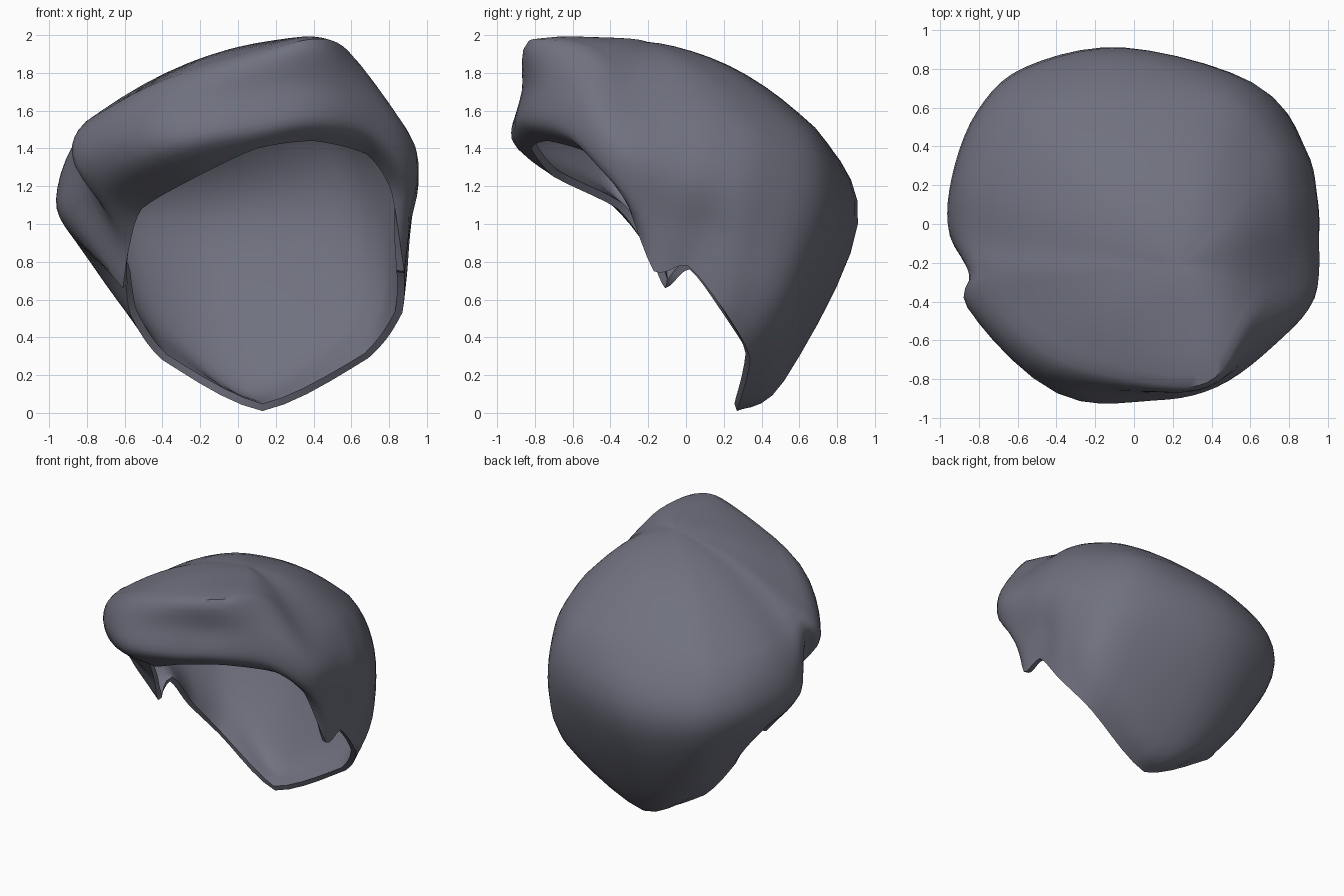
import bpy, bmesh
from mathutils import Vector

if "Cube" in bpy.data.objects:
    bpy.data.objects.remove(bpy.data.objects["Cube"])

# Closed cross-sections of the hair cap, running front -> right -> back -> left
RIM = [(0.1, -0.82, 1.40), (0.4, -0.73, 1.44), (0.68, -0.5, 1.37), (0.81, -0.34, 1.18),
       (0.88, -0.17, 0.75), (0.88, 0.01, 0.78), (0.87, 0.21, 0.53), (0.69, 0.34, 0.29),
       (0.13, 0.27, 0.01), (-0.4, 0.34, 0.28), (-0.57, 0.2, 0.52), (-0.6, 0.02, 0.76),
       (-0.61, -0.11, 0.66), (-0.58, -0.2, 0.86), (-0.51, -0.36, 1.08), (-0.22, -0.7, 1.25)]
LOWER = [(0.1, -0.91, 1.50), (0.42, -0.84, 1.54), (0.71, -0.63, 1.48), (0.9, -0.4, 1.25),
         (0.91, -0.12, 1.0), (0.90, 0.1, 0.96), (0.89, 0.32, 0.82), (0.71, 0.55, 0.57),
         (0.05, 0.52, 0.17), (-0.45, 0.58, 0.48), (-0.69, 0.41, 0.68), (-0.82, 0.18, 0.86),
         (-0.85, -0.12, 0.95), (-0.69, -0.27, 1.02), (-0.72, -0.49, 1.2), (-0.34, -0.88, 1.40)]
MIDDLE = [(0.1, -0.87, 1.7), (0.45, -0.8, 1.74), (0.72, -0.58, 1.68), (0.92, -0.36, 1.45),
          (0.95, -0.05, 1.3), (0.94, 0.15, 1.26), (0.87, 0.4, 1.2), (0.61, 0.73, 1.1),
          (-0.05, 0.91, 1.0), (-0.56, 0.81, 1.04), (-0.81, 0.58, 1.08), (-0.94, 0.24, 1.12),
          (-0.95, -0.06, 1.15), (-0.8, -0.31, 1.27), (-0.86, -0.43, 1.37), (-0.46, -0.81, 1.56)]
UPPER = [(0.15, -0.83, 1.92), (0.42, -0.79, 1.98), (0.58, -0.5, 1.92), (0.73, -0.28, 1.69),
         (0.79, 0.0, 1.61), (0.77, 0.2, 1.58), (0.7, 0.42, 1.52), (0.46, 0.65, 1.5),
         (0, 0.68, 1.51), (-0.47, 0.6, 1.48), (-0.68, 0.42, 1.47), (-0.79, 0.17, 1.48),
         (-0.82, -0.08, 1.48), (-0.81, -0.23, 1.53), (-0.76, -0.37, 1.57), (-0.4, -0.69, 1.76)]
CROWN = Vector((0.25, -0.22, 1.98))
STEPS = 5


def spline(pts, closed, straight=0.0):
    """Curve through the points, STEPS samples per span; straight=1 gives a polyline."""
    n, out = len(pts), []
    for i in range(n if closed else n - 1):
        if closed:
            a, b, c, d = (pts[(i + k) % n] for k in (-1, 0, 1, 2))
        else:
            a, b, c, d = (pts[min(max(i + k, 0), n - 1)] for k in (-1, 0, 1, 2))
        for s in range(STEPS):
            t = s / STEPS
            p = 0.5 * (2 * b + (c - a) * t + (2 * a - 5 * b + 4 * c - d) * t * t
                       + (3 * b - a - 3 * c + d) * t ** 3)
            out.append(p.lerp(b.lerp(c, t), straight))
    return out if closed else out + [pts[-1]]


# Meridians from the choppy rim to the crown, with a domed top
rings = [spline([Vector(p) for p in ring], True, straight)
         for ring, straight in ((RIM, 0.4), (LOWER, 0), (MIDDLE, 0), (UPPER, 0))]
columns = []
for col in zip(*rings):
    top = col[3].lerp(CROWN, 0.5)
    top.z += 0.01 + 0.2 * max(0, CROWN.z - col[3].z)
    columns.append(spline(list(col) + [top, CROWN], False))

# Hair shell
bm = bmesh.new()
grid = [[bm.verts.new(p) for p in col[:-1]] for col in columns]
crown = bm.verts.new(CROWN)
for i, col in enumerate(grid):
    nxt = grid[(i + 1) % len(grid)]
    for j in range(len(col) - 1):
        bm.faces.new((col[j], nxt[j], nxt[j + 1], col[j + 1]))
    bm.faces.new((col[-1], nxt[-1], crown))

# Relax the top of the shell so the crown flows without creases
upper = [v for col in grid for v in col[3 * STEPS + 1:]] + [crown]
for _ in range(8):
    bmesh.ops.smooth_vert(bm, verts=upper, factor=0.5,
                          use_axis_x=True, use_axis_y=True, use_axis_z=True)
mesh = bpy.data.meshes.new("hair_cap")
bm.to_mesh(mesh)
bm.free()
hair = bpy.data.objects.new("hair_cap", mesh)
bpy.context.collection.objects.link(hair)

# Slate hair colour
mat = bpy.data.materials.new("slate_grey")
mat.diffuse_color = (0.16, 0.165, 0.21, 1)
mat.use_nodes = True
mat.node_tree.nodes["Principled BSDF"].inputs["Base Color"].default_value = mat.diffuse_color
mesh.materials.append(mat)

# Wall thickness, then smooth shading with a crisp rim
bpy.context.view_layer.objects.active = hair
hair.select_set(True)
shell = hair.modifiers.new("wall", 'SOLIDIFY')
shell.thickness = 0.04
shell.offset = -1
bpy.ops.object.modifier_apply(modifier="wall")
bpy.ops.object.shade_smooth_by_angle(angle=0.8)
